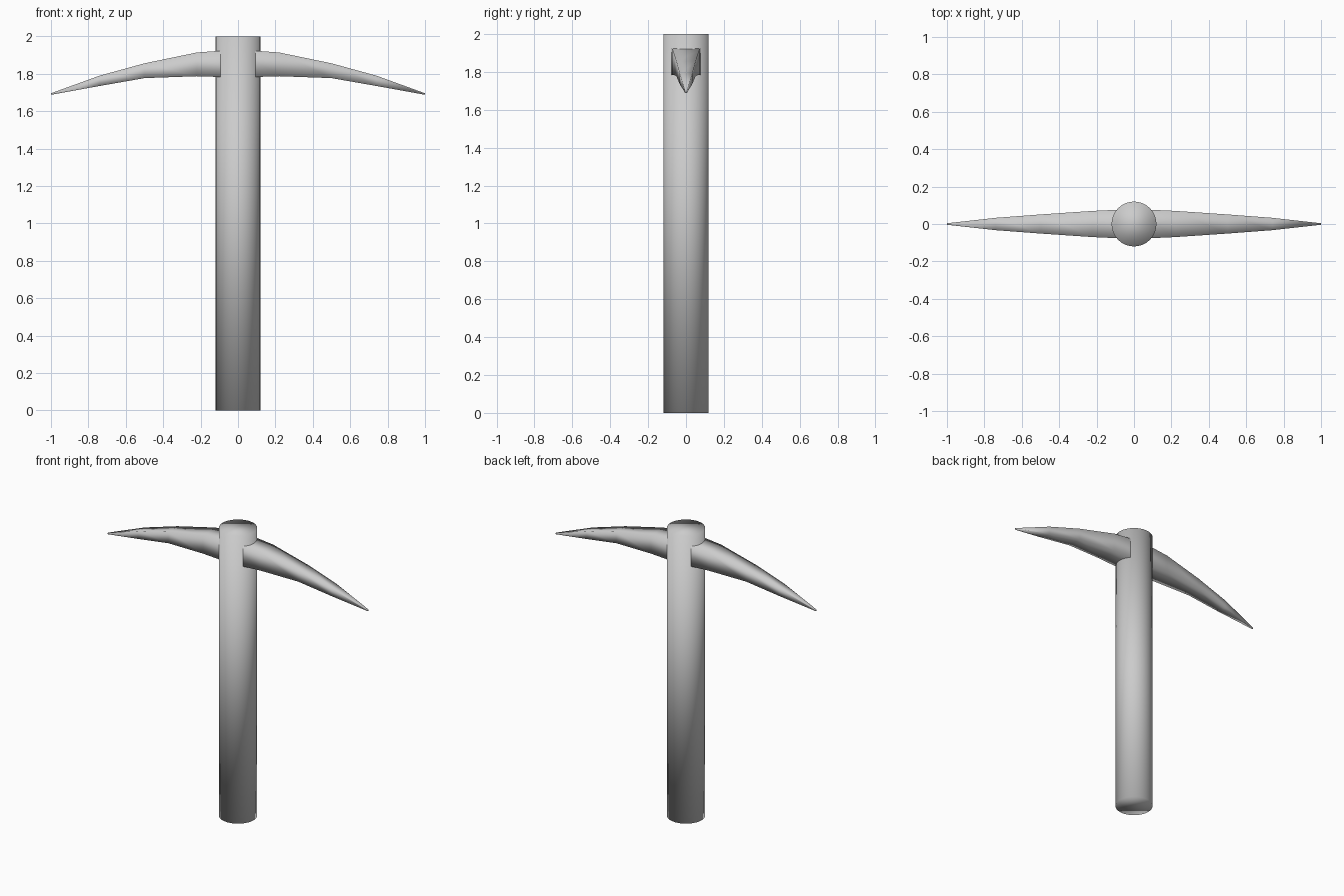
import bpy, bmesh

if "Cube" in bpy.data.objects:
    bpy.data.objects.remove(bpy.data.objects["Cube"])


def finish(bm, name):
    bmesh.ops.recalc_face_normals(bm, faces=bm.faces)
    mesh = bpy.data.meshes.new(name)
    bm.to_mesh(mesh)
    bm.free()
    mesh.shade_smooth()
    obj = bpy.data.objects.new(name, mesh)
    bpy.context.collection.objects.link(obj)
    return obj


# Straight round handle
bm = bmesh.new()
bmesh.ops.create_cone(bm, cap_ends=True, segments=32, radius1=0.12,
                      radius2=0.12, depth=2.0)
bmesh.ops.translate(bm, vec=(0, 0, 1), verts=bm.verts)
finish(bm, "handle")

# Curved pick head: (x, half width, bottom z, top z), mirrored about x = 0
half = [(0.0, 0.08, 1.78, 1.93), (0.22, 0.07, 1.787, 1.914),
        (0.5, 0.051, 1.777, 1.856), (0.74, 0.033, 1.735, 1.79),
        (1.0, 0.004, 1.688, 1.696)]
stations = [(-x, w, b, t) for x, w, b, t in reversed(half[1:])] + half

bm = bmesh.new()
rings = [[bm.verts.new(p) for p in ((x, -w, b), (x, w, b), (x, w, t), (x, -w, t))]
         for x, w, b, t in stations]
for r0, r1 in zip(rings, rings[1:]):
    for i in range(4):
        j = (i + 1) % 4
        bm.faces.new((r0[i], r0[j], r1[j], r1[i]))
bm.faces.new(rings[0])
bm.faces.new(rings[-1])
finish(bm, "pick_head")
